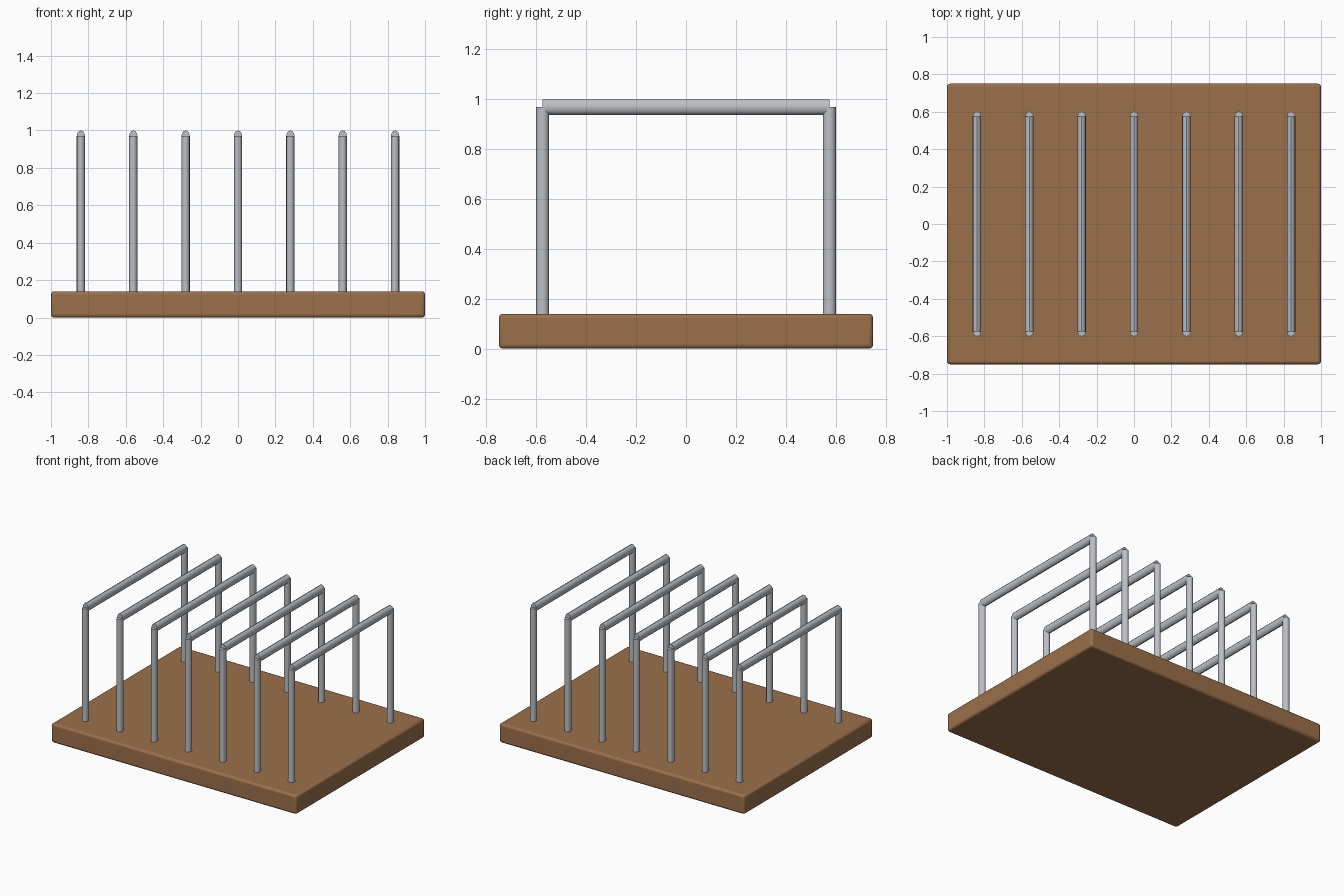
import bpy, math

if "Cube" in bpy.data.objects:
    bpy.data.objects.remove(bpy.data.objects["Cube"])

def material(name, color):
    m = bpy.data.materials.new(name)
    m.diffuse_color = (*color, 1)
    m.use_nodes = True
    m.node_tree.nodes["Principled BSDF"].inputs["Base Color"].default_value = m.diffuse_color
    return m

wood = material("brown wood", (0.33, 0.16, 0.07))
steel = material("grey metal", (0.50, 0.53, 0.56))

BASE_TOP = 0.14
RAIL_Z = 0.969
POST_Y = 0.575
SPACING = 0.28

def finish(obj, name, mat):
    obj.name = name
    obj.data.materials.append(mat)
    bpy.ops.object.transform_apply(location=False, rotation=True, scale=True)

def rod(name, location, size, along_y=False):
    """Oval rod with the given overall x, y, z size."""
    bpy.ops.mesh.primitive_cylinder_add(vertices=12, radius=0.5, depth=1)
    obj = bpy.context.object
    if along_y:
        obj.rotation_euler.x = math.pi / 2
        bpy.ops.object.transform_apply(rotation=True)
    obj.location = location
    obj.scale = size
    finish(obj, name, steel)
    bpy.ops.object.shade_smooth_by_angle(angle=math.radians(40))

# Wooden board with softened edges
bpy.ops.mesh.primitive_cube_add(size=1, location=(0, 0, BASE_TOP / 2))
base = bpy.context.object
base.scale = (2, 1.5, BASE_TOP)
finish(base, "base_board", wood)
bevel = base.modifiers.new("soft edges", 'BEVEL')
bevel.width = 0.016
bevel.segments = 3
bpy.ops.object.shade_smooth_by_angle(angle=math.radians(40))

# Seven wire dividers: two posts joined by a top rail
post_bottom = BASE_TOP - 0.02
for i in range(7):
    x = (i - 3) * SPACING
    for side, y in (("front", -POST_Y), ("back", POST_Y)):
        rod(f"{side}_post_{i + 1}", (x, y, (RAIL_Z + post_bottom) / 2),
            (0.045, 0.052, RAIL_Z - post_bottom))
    rod(f"top_rail_{i + 1}", (x, 0, RAIL_Z), (0.045, 2 * POST_Y, 0.062), along_y=True)
